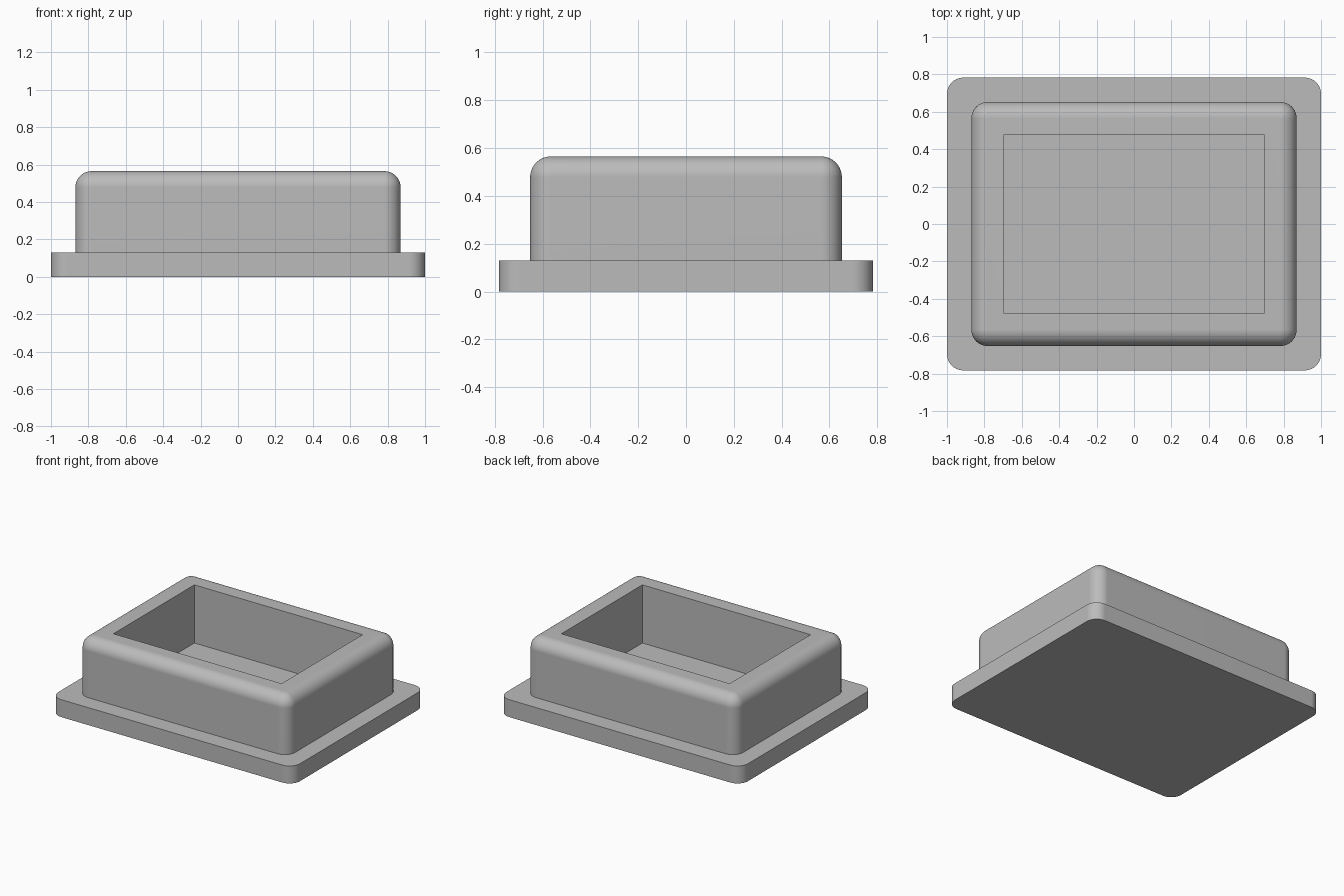
import bpy, bmesh, math

if "Cube" in bpy.data.objects:
    bpy.data.objects.remove(bpy.data.objects["Cube"])

U = 2 / 46          # design module: the flange is 46 modules long
R = 2 * U           # shared fillet radius
SEG = 10            # segments per quarter round

grey = bpy.data.materials.new("plain grey")
grey.diffuse_color = (0.5, 0.5, 0.5, 1)
grey.use_nodes = True
grey.node_tree.nodes["Principled BSDF"].inputs["Base Color"].default_value = grey.diffuse_color


def ring(bm, hx, hy, r, z):
    """Rounded rectangle loop of half sizes hx, hy."""
    verts = []
    for q, (sx, sy) in enumerate([(1, 1), (-1, 1), (-1, -1), (1, -1)]):
        for i in range(SEG + 1):
            a = math.pi / 2 * (q + i / SEG)
            verts.append(bm.verts.new((sx * (hx - r) + r * math.cos(a),
                                       sy * (hy - r) + r * math.sin(a), z)))
    return verts


# Nested loops: flange, body wall, rounded rim, then the sharp-cornered pocket
loops = [(23 * U, 18 * U, R, 0), (23 * U, 18 * U, R, 3 * U), (20 * U, 15 * U, R, 3 * U)]
for i in range(SEG + 1):
    a = math.pi / 2 * i / SEG
    r = R * math.cos(a)
    loops.append((18 * U + r, 13 * U + r, r, 11 * U + R * math.sin(a)))
loops += [(16 * U, 11 * U, 0, 13 * U), (16 * U, 11 * U, 0, 3 * U)]

bm = bmesh.new()
rings = [ring(bm, *l) for l in loops]
for a, b in zip(rings, rings[1:]):
    n = len(a)
    for i in range(n):
        j = (i + 1) % n
        bm.faces.new((a[i], a[j], b[j], b[i]))
bm.faces.new(rings[0][::-1])    # underside
bm.faces.new(rings[-1])         # pocket floor
bmesh.ops.remove_doubles(bm, verts=bm.verts, dist=1e-5)
bmesh.ops.recalc_face_normals(bm, faces=bm.faces)

mesh = bpy.data.meshes.new("flanged_tray")
bm.to_mesh(mesh)
bm.free()
mesh.materials.append(grey)
tray = bpy.data.objects.new("flanged_tray", mesh)
bpy.context.collection.objects.link(tray)

# Smooth rounds, crisp edges, flat panels
bpy.context.view_layer.objects.active = tray
tray.select_set(True)
bpy.ops.object.shade_smooth_by_angle(angle=math.radians(30))
wn = tray.modifiers.new("flat panels", 'WEIGHTED_NORMAL')
wn.keep_sharp = True
